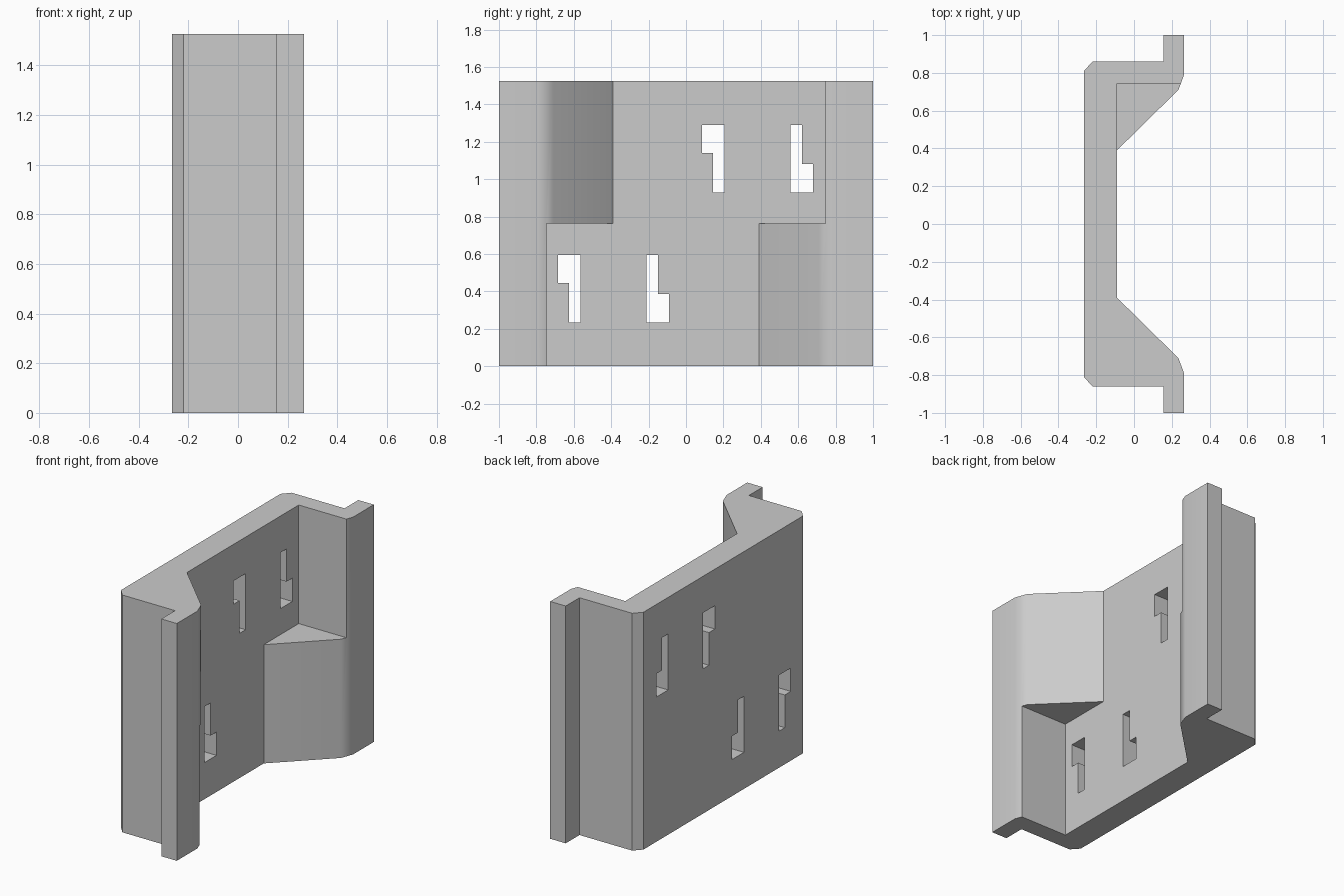
import bpy, bmesh, math

cube = bpy.data.objects.get("Cube")
if cube:
    bpy.data.objects.remove(cube, do_unlink=True)

HEIGHT, MID = 1.525, 0.763
INNER = -0.09          # inner face of the back plate

grey = bpy.data.materials.new("plain_grey")
grey.use_nodes = True
colour = (0.6, 0.6, 0.6, 1)
grey.diffuse_color = colour
grey.node_tree.nodes["Principled BSDF"].inputs["Base Color"].default_value = colour


def prism(name, points, direction):
    """Extrude a closed outline of 3D points along a direction."""
    bm = bmesh.new()
    face = bm.faces.new([bm.verts.new(p) for p in points])
    new = bmesh.ops.extrude_face_region(bm, geom=[face])["geom"]
    bmesh.ops.translate(bm, vec=direction,
                        verts=[v for v in new if isinstance(v, bmesh.types.BMVert)])
    bmesh.ops.recalc_face_normals(bm, faces=bm.faces)
    mesh = bpy.data.meshes.new(name)
    bm.to_mesh(mesh)
    bm.free()
    mesh.materials.append(grey)
    obj = bpy.data.objects.new(name, mesh)
    bpy.context.collection.objects.link(obj)
    return obj


# Channel section with flanges, mirrored front to back
half = [(-0.265, 0.81), (-0.22, 0.86), (0.155, 0.86), (0.155, 1.0),
        (0.265, 1.0), (0.265, 0.79), (0.235, 0.71), (INNER, 0.39)]
section = half + [(x, -y) for x, y in reversed(half)]
body = prism("slotted_channel_panel", [(x, y, 0) for x, y in section], (0, 0, HEIGHT))

cutters = []

# Corner pockets: upper half on one side, lower half on the other
for name, side, base in (("upper_pocket", 1, MID), ("lower_pocket", -1, -0.1)):
    outline = [(INNER, 0.39), (INNER, 0.745), (0.4, 0.745), (0.4, 0.39)]
    top = HEIGHT + 0.1 if side > 0 else MID
    cutters.append(prism(name + "_cutter", [(x, y * side, base) for x, y in outline],
                         (0, 0, top - base)))

# L-shaped slots through the plate; each pair is a half-turn of one shape
slot = [(0, 0), (0.12, 0), (0.12, 0.15), (0.06, 0.15), (0.06, 0.36), (0, 0.36)]
for row, (dy, dz) in enumerate(((0, 0), (-0.77, -0.695))):
    for turn, y0, z0 in ((1, 0.56, 0.93), (-1, 0.205, 1.29)):
        outline = [(-0.4, y0 + dy + turn * y, z0 + dz + turn * z) for y, z in slot]
        cutters.append(prism(f"slot_cutter_{row}_{turn}", outline, (0.46, 0, 0)))

# Cut, bake the result and remove the helpers
for cutter in cutters:
    cutter.hide_render = True
    cut = body.modifiers.new(cutter.name, "BOOLEAN")
    cut.operation, cut.solver, cut.object = "DIFFERENCE", "EXACT", cutter
depsgraph = bpy.context.evaluated_depsgraph_get()
baked = bpy.data.meshes.new_from_object(body.evaluated_get(depsgraph))
body.modifiers.clear()
body.data = baked
for cutter in cutters:
    bpy.data.objects.remove(cutter, do_unlink=True)

# Soft shading round the flange bends only
bpy.ops.object.select_all(action="DESELECT")
body.select_set(True)
bpy.context.view_layer.objects.active = body
bpy.ops.object.shade_smooth_by_angle(angle=math.radians(30))
weighted = body.modifiers.new("weighted_normals", "WEIGHTED_NORMAL")
weighted.keep_sharp = True
